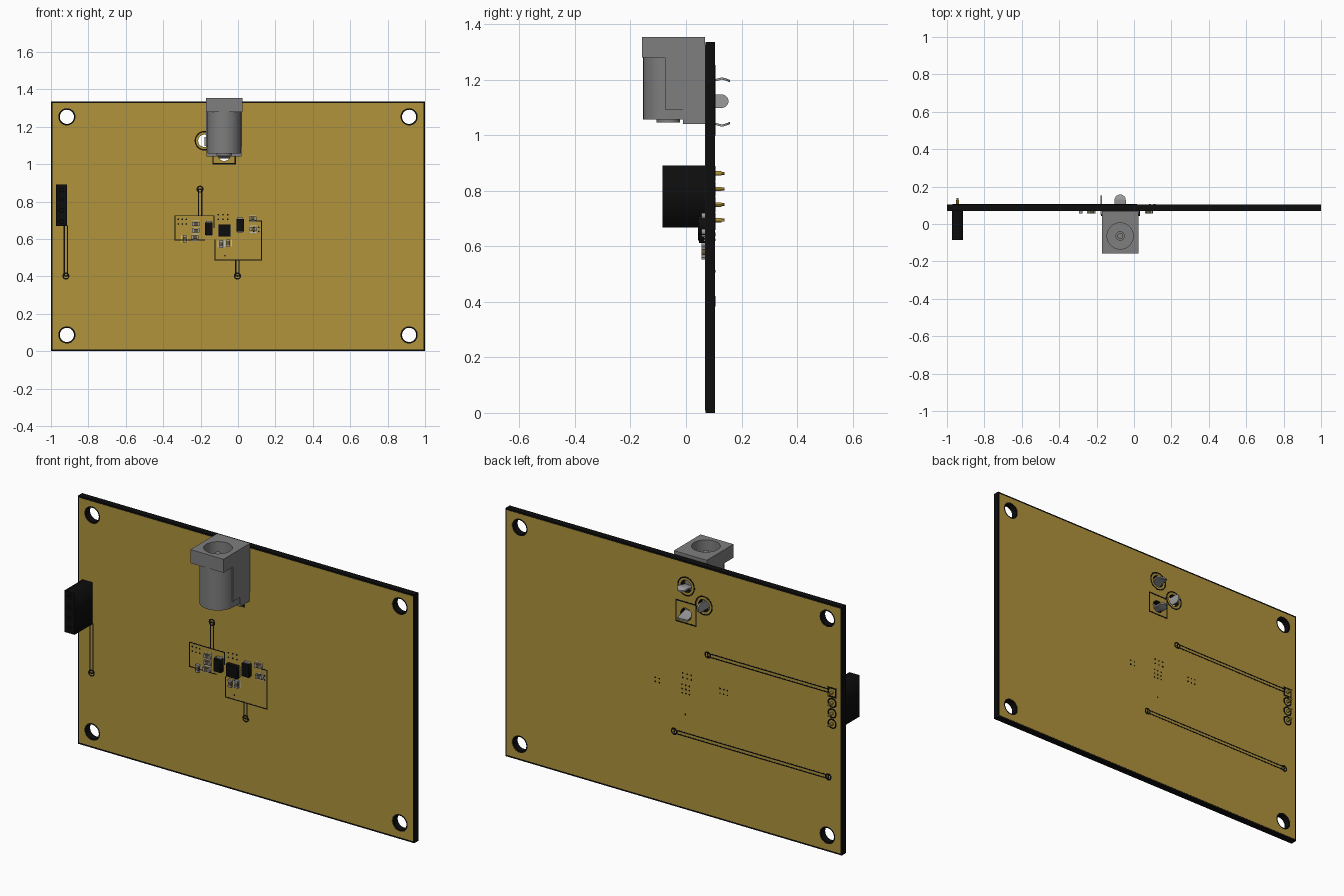
import bpy, bmesh, math
from mathutils import Matrix, Euler, Vector

cube = bpy.data.objects.get("Cube")
if cube:
    bpy.data.objects.remove(cube, do_unlink=True)


def material(name, rgb):
    m = bpy.data.materials.new(name)
    m.use_nodes = True
    m.diffuse_color = (*rgb, 1)
    m.node_tree.nodes["Principled BSDF"].inputs["Base Color"].default_value = (*rgb, 1)
    return m


BLACK = material("board black", (0.004, 0.004, 0.004))
GOLD = material("copper gold", (0.44, 0.295, 0.046))
GREY = material("jack grey", (0.21, 0.21, 0.21))
METAL = material("solder metal", (0.33, 0.33, 0.33))
SILK = material("silk light grey", (0.55, 0.55, 0.55))
TAN = material("chip brown", (0.12, 0.09, 0.05))

ROT = {"x": Euler((math.pi / 2, 0, math.pi / 2)), "y": Euler((math.pi / 2, 0, 0)), "z": Euler((0, 0, 0))}


def circle(cx, cy, r, n=32):
    return [(cx + r * math.cos(i * math.tau / n), cy + r * math.sin(i * math.tau / n)) for i in range(n)]


def rect(x0, y0, x1, y1):
    return [(x0, y0), (x1, y0), (x1, y1), (x0, y1)]


def square(cx, cy, h, k=None):
    k = h if k is None else k
    return rect(cx - h, cy - k, cx + h, cy + k)


def plate(name, loops, lo, hi, mat, axis="y"):
    """Extrude flat outlines (inner loops become holes) from lo to hi along an axis."""
    cu = bpy.data.curves.new(name, "CURVE")
    cu.dimensions, cu.fill_mode, cu.extrude = "2D", "BOTH", (hi - lo) / 2
    for loop in loops:
        s = cu.splines.new("POLY")
        s.points.add(len(loop) - 1)
        for p, (a, b) in zip(s.points, loop):
            p.co = (a, b, 0, 1)
        s.use_cyclic_u = True
    tmp = bpy.data.objects.new(name + "_curve", cu)
    bpy.context.collection.objects.link(tmp)
    dg = bpy.context.evaluated_depsgraph_get()
    me = bpy.data.meshes.new_from_object(tmp.evaluated_get(dg))
    bpy.data.objects.remove(tmp, do_unlink=True)
    bpy.data.curves.remove(cu)
    shift = Vector([(lo + hi) / 2 if a == axis else 0 for a in "xyz"])
    me.transform(Matrix.Translation(shift) @ ROT[axis].to_matrix().to_4x4())
    bm = bmesh.new()
    bm.from_mesh(me)
    bmesh.ops.remove_doubles(bm, verts=bm.verts, dist=1e-5)
    bmesh.ops.recalc_face_normals(bm, faces=bm.faces)
    bm.to_mesh(me)
    bm.free()
    me.name = name
    me.materials.clear()
    me.materials.append(mat)
    ob = bpy.data.objects.new(name, me)
    bpy.context.collection.objects.link(ob)
    return ob


# Board with mounting and jack holes, copper skin on both sides
F, B = 0.070, 0.104
JX = -0.074
PADS = [(JX, 1.05), (JX, 1.20), (-0.18, 1.125)]
MOUNTS = [(x, z) for x in (-0.915, 0.915) for z in (0.087, 1.253)]
jack_holes = [circle(x, z, 0.033) for x, z in PADS]
plate("board", [rect(-1, 0, 1, 1.335)] + [circle(x, z, 0.038) for x, z in MOUNTS] + jack_holes, F, B, BLACK)
copper = [rect(-0.993, 0.009, 0.993, 1.326)] + [circle(x, z, 0.046) for x, z in MOUNTS] + jack_holes
plate("front_copper", copper, F - 0.001, F, GOLD)
plate("back_copper", copper, B, B + 0.001, GOLD)

FRONT, BACK = (F - 0.0018, F - 0.0008), (B + 0.0008, B + 0.0018)


def bar(name, a, b, side, w=0.006):
    """Thin black line, horizontal or vertical."""
    (x0, z0), (x1, z1) = a, b
    h = w / 2
    plate(name, [rect(min(x0, x1) - h, min(z0, z1) - h, max(x0, x1) + h, max(z0, z1) + h)], *side, BLACK)


def trace(name, a, b, side, ends):
    """Trace isolated by two parallel gaps, with a round pad at the chosen ends."""
    for s in (-0.009, 0.009):
        dx, dz = (s, 0) if a[0] == b[0] else (0, s)
        bar(name + "_gap", (a[0] + dx, a[1] + dz), (b[0] + dx, b[1] + dz), side)
    for x, z in ends:
        plate(name + "_pad_gap", [circle(x, z, 0.019), circle(x, z, 0.012), circle(x, z, 0.005, 12)], *side, BLACK)


A, Bv, C = (-0.203, 0.866), (-0.003, 0.402), (-0.92, 0.402)
trace("front_input_trace", A, (-0.203, 0.727), FRONT, [A])
trace("front_output_trace", Bv, (-0.003, 0.487), FRONT, [Bv])
trace("front_header_trace", C, (-0.92, 0.668), FRONT, [C])
trace("back_upper_trace", A, (-0.925, 0.866), BACK, [A])
trace("back_lower_trace", Bv, C, BACK, [Bv, C])

# Outlines of the two copper zones around the converter
zone_a = [(-0.128, 0.66), (-0.128, 0.724), (-0.337, 0.724), (-0.337, 0.594), (-0.18, 0.594)]
zone_b = [(-0.123, 0.594), (-0.123, 0.487), (0.125, 0.487), (0.125, 0.695), (0.06, 0.695)]
for zone in (zone_a, zone_b):
    for a, b in zip(zone, zone[1:]):
        bar("zone_outline", a, b, FRONT, 0.005)

# Via dots
vias = [(-0.32 + 0.022 * i, 0.68 + 0.025 * j) for i in range(3) for j in range(2)]
vias += [(0.085 + 0.025 * i, 0.64 + 0.022 * j) for i in range(2) for j in range(2)]
vias += [(-0.105 + 0.025 * i, 0.705 + 0.025 * j) for i in range(3) for j in range(2)]
vias += [(-0.094 + 0.022 * i, 0.623 + 0.022 * j) for i in range(3) for j in range(3)] + [(-0.07, 0.51)]
for nm, side in (("front_vias", FRONT), ("back_vias", BACK)):
    plate(nm, [circle(x, z, 0.0045, 8) for x, z in vias], *side, BLACK)

# Jack pad gaps: a square one and two round ones
for side in (FRONT, BACK):
    plate("square_pad_gap", [square(JX, 1.058, 0.063, 0.06), square(JX, 1.058, 0.056, 0.053)], *side, BLACK)
    for x, z in PADS[1:]:
        plate("round_pad_gap", [circle(x, z, 0.052), circle(x, z, 0.045)], *side, BLACK)

# Power jack: collar, barrel, floor, mounting block and centre contact
JY = -0.064
bore = circle(JX, JY, 0.07, 48)
plate("jack_collar", [rect(JX - 0.098, -0.158, JX + 0.098, 0.069), bore], 1.28, 1.353, GREY, "z")
arc = [(JX + 0.09 * math.cos(t), JY + 0.09 * math.sin(t)) for t in [math.pi + i * math.pi / 32 for i in range(33)]]
barrel = arc + [(JX + 0.09, 0.069), (JX - 0.09, 0.069)]
plate("jack_barrel", [barrel, bore], 1.10, 1.28, GREY, "z")
plate("jack_floor", [barrel], 1.057, 1.10, GREY, "z")
for s in (-1, 1):
    a, b = sorted((JX + s * 0.0895, JX + s * 0.096))
    plate("jack_side_wall", [rect(a, -0.075, b, 0.069)], 1.093, 1.28, GREY, "z")
plate("jack_foot", [rect(JX - 0.094, -0.01, JX + 0.094, 0.069)], 1.04, 1.093, GREY, "z")
plate("jack_rivet", [circle(JX, JY, 0.042)], 1.045, 1.057, GREY, "z")
plate("jack_centre_pin", [circle(JX, JY, 0.025)], 1.10, 1.31, GREY, "z")
plate("jack_pin_tip", [circle(JX, JY, 0.015)], 1.31, 1.325, GREY, "z")


def tongue(c, r, tip):
    """Round-ended strip running out along y."""
    arc_pts = [(c + r * math.cos(i * math.pi / 16), tip - r + r * math.sin(i * math.pi / 16)) for i in range(17)]
    return [(c + r, 0.05)] + arc_pts + [(c - r, 0.05)]


# Solder tails of the jack; the first two are bent slightly
for z, s in ((1.193, 1), (1.045, -1)):
    ob = plate("jack_tail", [tongue(JX, 0.03, 0.158)], z - 0.004, z + 0.004, METAL, "z")
    for v in ob.data.vertices:
        v.co.z += s * 0.011 * math.sin((v.co.y - 0.1) * 40 + 0.7)
plate("jack_side_tail", [[(y, z) for z, y in tongue(1.122, 0.024, 0.153)]], -0.180, -0.172, METAL, "x")

# Header: socket body, pins, pad gaps on the back
HX, HZ = -0.943, [0.694, 0.750, 0.806, 0.862]
body = rect(-0.973, 0.668, -0.913, 0.891)
plate("header_socket", [body] + [square(HX, z, 0.009) for z in HZ], -0.085, -0.02, BLACK)
plate("header_base", [body], -0.02, F - 0.001, BLACK)
for i, z in enumerate(HZ):
    plate("header_pin", [circle(HX, z, 0.008, 12)], F, 0.128, GOLD)
    plate("header_pin_tip", [circle(HX, z, 0.005, 12)], 0.128, 0.139, GOLD)
    outline = square if i == 3 else circle
    plate("header_pad_gap", [outline(HX, z, 0.027), outline(HX, z, 0.019)], *BACK, BLACK)

# Converter chip and the two larger black parts with metal ends
plate("converter_chip", [square(-0.072, 0.645, 0.033)], 0.046, F, BLACK)
for i in range(5):
    for s in (-1, 1):
        plate("chip_lead", [square(-0.072 + s * 0.034, 0.621 + 0.012 * i, 0.004, 0.003)], 0.064, F, METAL)
for x, z in ((-0.156, 0.655), (0.011, 0.674)):
    plate("power_part", [square(x, z, 0.02, 0.034)], 0.043, F, BLACK)
    for s in (-1, 1):
        plate("power_part_end", [square(x, z + s * 0.036, 0.016, 0.004)], 0.055, F, METAL)

# Small chip parts: brown middle, metal ends, light marks alongside
SMALL = [(0.078, 0.71, 1), (0.082, 0.652, 1), (-0.09, 0.572, 0), (-0.052, 0.578, 0), (-0.285, 0.60, 0),
         (-0.23, 0.608, 1), (-0.225, 0.68, 1), (-0.225, 0.645, 1)]
for x, z, flat in SMALL:
    u, w = ((1, 0), (0, 1)) if flat else ((0, 1), (1, 0))
    size = lambda a, b: (a, b) if flat else (b, a)
    plate("small_part", [square(x, z, *size(0.011, 0.0095))], 0.056, F, TAN)
    for s in (-1, 1):
        plate("small_part_end", [square(x + s * 0.015 * u[0], z + s * 0.015 * u[1], *size(0.005, 0.010))], 0.055, F, METAL)
        plate("silk_mark", [square(x + s * 0.017 * w[0], z + s * 0.017 * w[1], *size(0.018, 0.002))], *FRONT, SILK)

# Keep creases sharp on the rounded parts
bpy.ops.object.select_all(action="DESELECT")
parts = [o for o in bpy.context.collection.objects if o.type == "MESH" and o.name.startswith(("jack", "header_pin", "board"))]
for o in parts:
    o.select_set(True)
bpy.context.view_layer.objects.active = parts[0]
bpy.ops.object.shade_smooth_by_angle(angle=math.radians(30))
